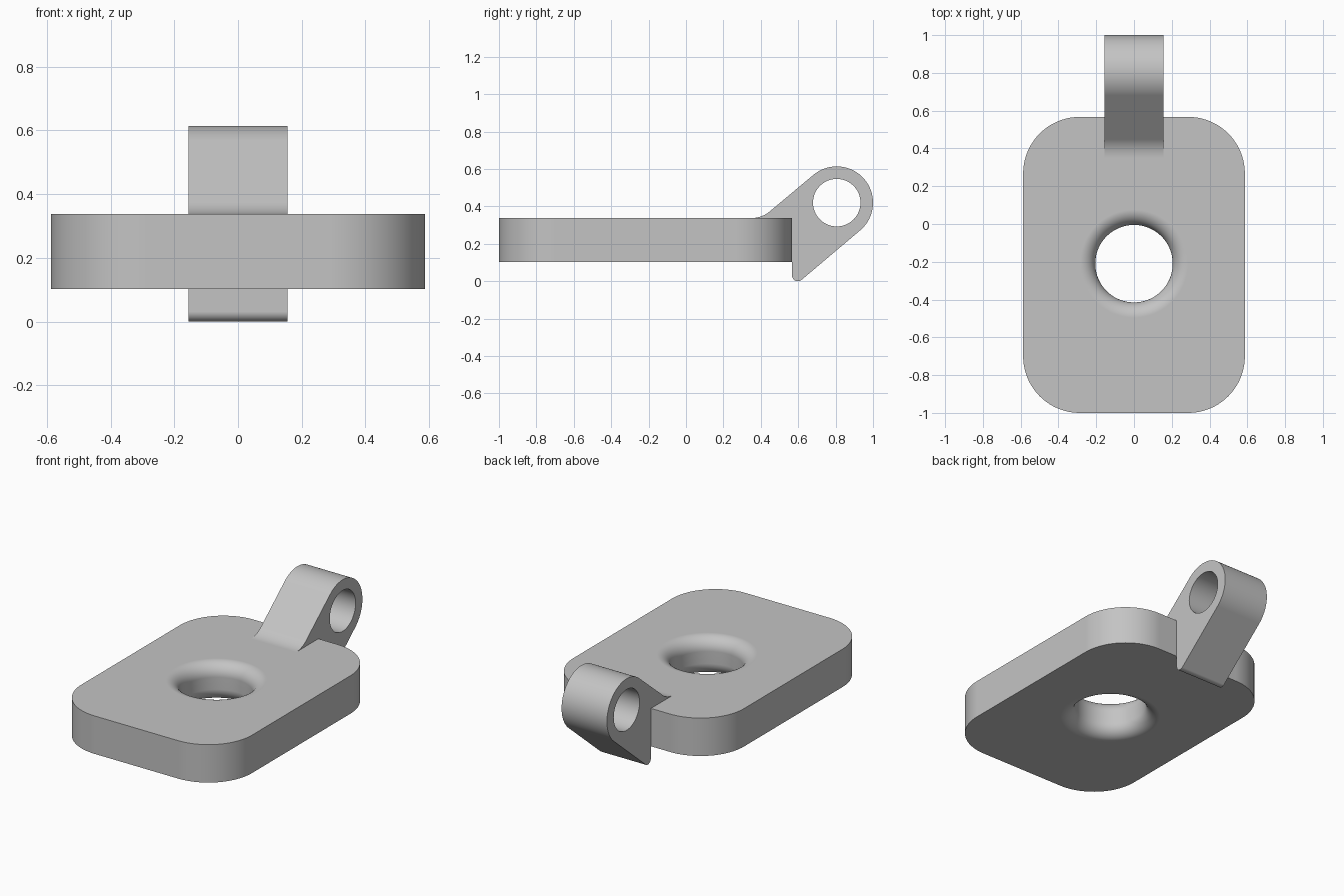
import bpy, bmesh
from math import sin, cos, radians, pi

if "Cube" in bpy.data.objects:
    bpy.data.objects.remove(bpy.data.objects["Cube"], do_unlink=True)

grey = bpy.data.materials.new("plain grey")
grey.use_nodes = True
GREY = (0.55, 0.55, 0.55, 1)
grey.diffuse_color = GREY
grey.node_tree.nodes["Principled BSDF"].inputs["Base Color"].default_value = GREY


def arc(cx, cy, r, start, end, steps):
    """Points on an arc, angles in degrees."""
    angles = [radians(start + (end - start) * i / steps) for i in range(steps + 1)]
    return [(cx + r * cos(a), cy + r * sin(a)) for a in angles]


def circle(cx, cy, r, steps=96):
    return arc(cx, cy, r, 0, 360, steps)[:-1]


def stack(bm, layers):
    """Join equal loops of points into a wall; return the loops' vertices."""
    rows = [[bm.verts.new(p) for p in layer] for layer in layers]
    for low, high in zip(rows, rows[1:]):
        n = len(low)
        for i in range(n):
            j = (i + 1) % n
            bm.faces.new((low[i], low[j], high[j], high[i]))
    return rows


def cap(bm, *loops):
    """Fill the area between an outer loop and a hole."""
    edges = [bm.edges.get((l[i - 1], l[i])) for l in loops for i in range(len(l))]
    bmesh.ops.triangle_fill(bm, edges=edges, use_beauty=True)


def pierced_solid(name, outer_layers, hole_layers):
    bm = bmesh.new()
    outer, hole = stack(bm, outer_layers), stack(bm, hole_layers)
    for end in (0, -1):
        cap(bm, outer[end], hole[end])
    bmesh.ops.recalc_face_normals(bm, faces=bm.faces)
    mesh = bpy.data.meshes.new(name)
    bm.to_mesh(mesh)
    bm.free()
    mesh.materials.append(grey)
    obj = bpy.data.objects.new(name, mesh)
    bpy.context.collection.objects.link(obj)
    bpy.ops.object.select_all(action='DESELECT')
    obj.select_set(True)
    bpy.context.view_layer.objects.active = obj
    bpy.ops.object.shade_smooth_by_angle(angle=radians(30))
    weighted = obj.modifiers.new("even shading", 'WEIGHTED_NORMAL')
    weighted.keep_sharp = True
    return obj


# Base plate: rounded rectangle with a hole filleted on both rims
BOTTOM, TOP, BACK = 0.102, 0.338, 0.567
HALF, CORNER, HOLE_Y, HOLE_R, FILLET = 0.587, 0.30, -0.21, 0.205, 0.08
outline = []
for k, (sx, sy) in enumerate([(1, BACK), (-1, BACK), (-1, -1), (1, -1)]):
    cy = sy - CORNER if sy > 0 else sy + CORNER
    outline += arc(sx * (HALF - CORNER), cy, CORNER, 90 * k, 90 * k + 90, 20)

rim = arc(HOLE_R + FILLET, BOTTOM + FILLET, FILLET, 270, 180, 10)
rim += arc(HOLE_R + FILLET, TOP - FILLET, FILLET, 180, 90, 10)
pierced_solid("base_plate",
              [[(x, y, z) for x, y in outline] for z in (BOTTOM, TOP)],
              [[(x, y, z) for x, y in circle(0, HOLE_Y, r)] for r, z in rim])

# Sloping lug: side profile (y, z) with a round eye, extruded across x
EYE_Y, EYE_Z, SLOPE, BLEND, TOE = 0.806, 0.42, 40, 0.15, 0.031
WIDTH = 0.156
profile = arc(EYE_Y, EYE_Z, 0.194, SLOPE - 90, SLOPE + 90, 40)
profile += arc(0.351, TOP + BLEND, BLEND, SLOPE - 90, -90, 12)
profile += [(BACK, TOP)]
profile += arc(BACK + TOE, TOE, TOE, 180, 270 + SLOPE, 14)
pierced_solid("eye_lug",
              [[(x, y, z) for y, z in profile] for x in (-WIDTH, WIDTH)],
              [[(x, y, z) for y, z in circle(EYE_Y, EYE_Z, 0.127, 64)]
               for x in (-WIDTH, WIDTH)])
